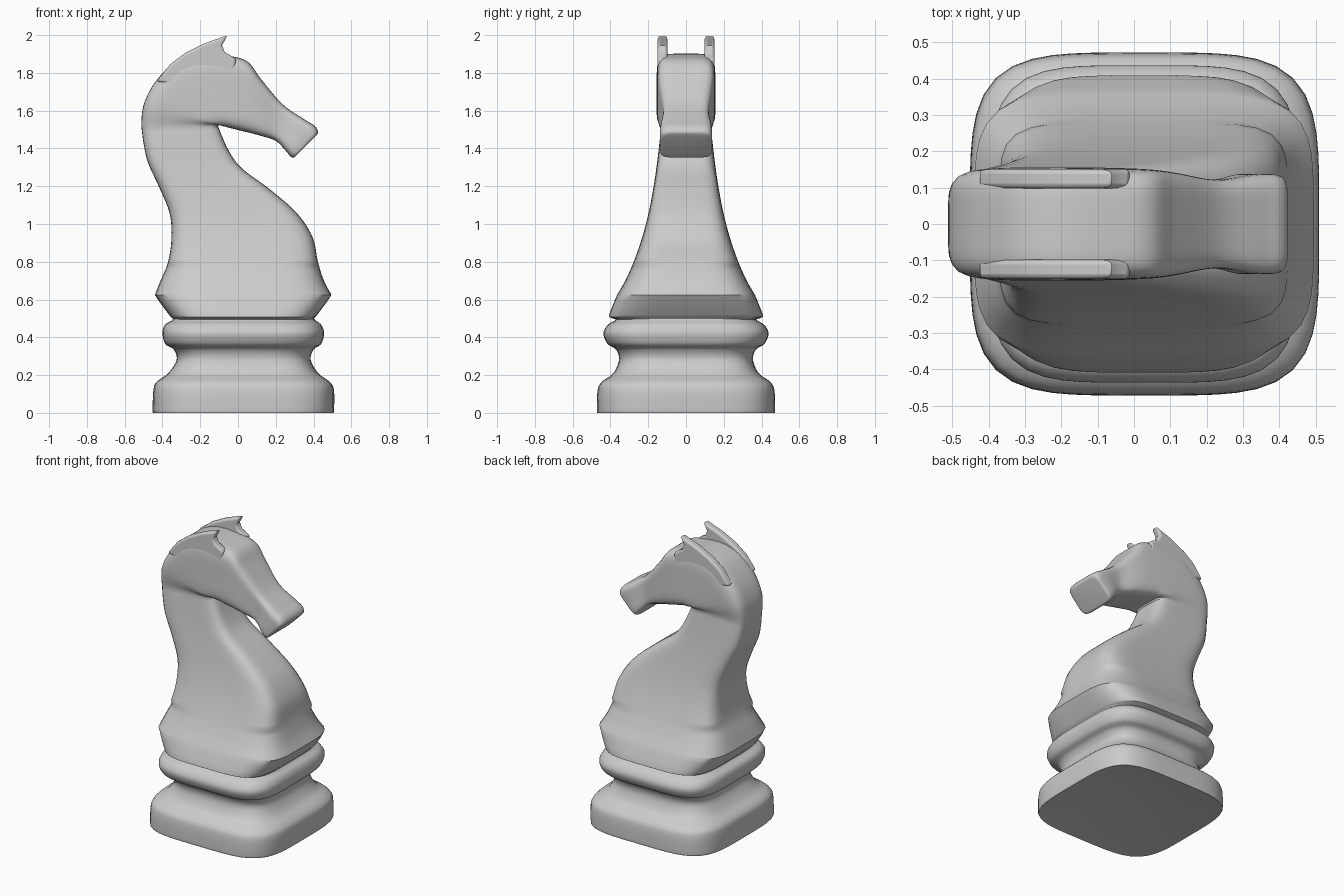
import bpy, bmesh, math
from mathutils import Vector

if "Cube" in bpy.data.objects:
    bpy.data.objects.remove(bpy.data.objects["Cube"])

N = 64


def spline(rows, steps=5):
    """Catmull-Rom interpolation through a list of stations."""
    out = []
    for i in range(len(rows) - 1):
        p0, p1, p2, p3 = (rows[max(0, min(len(rows) - 1, i + k))] for k in (-1, 0, 1, 2))
        for s in range(steps):
            t = s / steps
            out.append([0.5 * (2 * b + (c - a) * t + (2 * a - 5 * b + 4 * c - d) * t * t
                        + (3 * b - a - 3 * c + d) * t ** 3)
                        for a, b, c, d in zip(p0, p1, p2, p3)])
    return out + [list(rows[-1])]


def finish(bm, name, angle):
    bmesh.ops.recalc_face_normals(bm, faces=bm.faces)
    me = bpy.data.meshes.new(name)
    bm.to_mesh(me)
    bm.free()
    ob = bpy.data.objects.new(name, me)
    bpy.context.collection.objects.link(ob)
    bpy.ops.object.select_all(action='DESELECT')
    ob.select_set(True)
    bpy.context.view_layer.objects.active = ob
    bpy.ops.object.shade_smooth_by_angle(angle=math.radians(angle))
    return ob


def loft(name, stations):
    """Skin rounded-square rings; station = back x, z, front x, z, half width, squareness."""
    bm = bmesh.new()
    rings = []
    for bx, bz, fx, fz, w, n in stations:
        ring = []
        for i in range(N):
            a = 2 * math.pi * i / N
            c, s = math.cos(a), math.sin(a)
            r = (abs(c) ** n + abs(s) ** n) ** (-1 / n)
            ring.append(bm.verts.new(((bx + fx) / 2 + (fx - bx) / 2 * c * r, w * s * r,
                                      (bz + fz) / 2 + (fz - bz) / 2 * c * r)))
        rings.append(ring)
    for a, b in zip(rings, rings[1:]):
        for i in range(N):
            j = (i + 1) % N
            bm.faces.new((a[i], a[j], b[j], b[i]))
    bm.faces.new(rings[0])
    bm.faces.new(rings[-1])
    return finish(bm, name, 40)


# Turned-looking square pedestal: z, back x, front x, half width
base = [(0, -.445, .50, .465), (.01, -.452, .508, .472), (.12, -.448, .508, .468),
        (.165, -.43, .485, .445), (.21, -.37, .425, .385), (.28, -.325, .385, .355),
        (.335, -.34, .40, .37), (.365, -.385, .44, .415), (.42, -.40, .456, .437),
        (.465, -.388, .442, .415), (.49, -.35, .41, .375), (.503, -.345, .40, .37)]
loft("pedestal", [(b, z, f, z, w, 4.3) for z, b, f, w in spline(base)])

# Chest and neck: back x, z, front x, z, half width
collar = [(-.34, .495, .40, .495, .37), (-.352, .505, .405, .505, .40),
          (-.365, .52, .42, .52, .407), (-.44, .62, .495, .62, .367)]
neck = [(-.44, .625, .495, .625, .365), (-.41, .70, .455, .70, .322),
        (-.37, .80, .423, .80, .277), (-.352, .93, .395, .93, .232),
        (-.363, 1.06, .31, 1.06, .198), (-.42, 1.20, .16, 1.19, .172),
        (-.475, 1.32, .02, 1.295, .155), (-.497, 1.41, -.05, 1.39, .144),
        (-.51, 1.50, -.105, 1.515, .132)]

# Head fans round the jaw corner, then runs down to the muzzle
head = [(-.512, 1.53, -.10, 1.525, .135), (-.50, 1.63, -.095, 1.523, .150),
        (-.44, 1.75, -.08, 1.518, .155), (-.33, 1.86, -.06, 1.513, .156),
        (-.20, 1.90, -.03, 1.505, .155), (-.05, 1.89, .01, 1.495, .153),
        (.05, 1.86, .06, 1.483, .149), (.12, 1.77, .12, 1.467, .140),
        (.235, 1.635, .20, 1.44, .122), (.35, 1.555, .255, 1.385, .136),
        (.405, 1.52, .278, 1.357, .138), (.424, 1.488, .295, 1.352, .132),
        (.412, 1.465, .312, 1.365, .112)]
body = spline(collar, 3)[:-1] + spline(neck) + spline(head)
loft("horse_body", [r + [4.5 if r[1] < .8 else 6] for r in body])

# Pair of swept-back ears rising from the mane
ear = [(-.43, 1.755), (-.36, 1.845), (-.28, 1.905), (-.18, 1.955), (-.055, 2.0),
       (-.085, 1.945), (-.07, 1.91), (-.01, 1.875), (-.02, 1.80), (-.25, 1.72)]
for side, label in ((-1, "ear_right"), (1, "ear_left")):
    bm = bmesh.new()
    face = bm.faces.new([bm.verts.new((x, side * .098, z)) for x, z in ear])
    new = bmesh.ops.extrude_face_region(bm, geom=[face])["geom"]
    moved = [v for v in new if isinstance(v, bmesh.types.BMVert)]
    bmesh.ops.translate(bm, verts=moved, vec=Vector((0, side * .053, 0)))
    ob = finish(bm, label, 50)
    bevel = ob.modifiers.new("soft edges", 'BEVEL')
    bevel.width = .014
    bevel.segments = 3
    bevel.angle_limit = math.radians(60)
